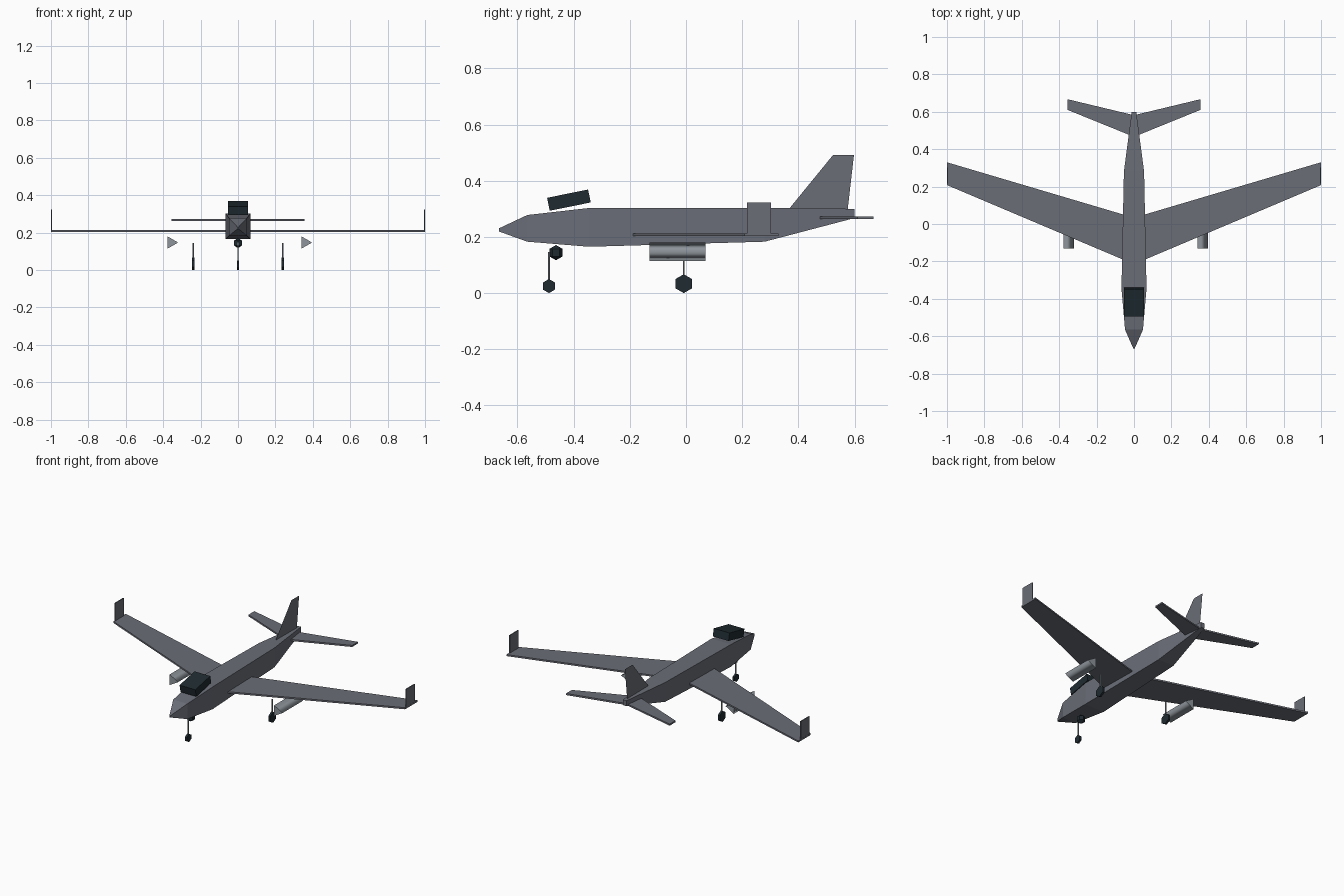
import bpy, bmesh, math
from mathutils import Matrix, Vector

cube = bpy.data.objects.get("Cube")
if cube:
    bpy.data.objects.remove(cube, do_unlink=True)


def material(name, color):
    m = bpy.data.materials.new(name)
    m.use_nodes = True
    m.diffuse_color = (*color, 1)
    m.node_tree.nodes["Principled BSDF"].inputs["Base Color"].default_value = (*color, 1)
    return m


HULL = material("hull grey", (0.145, 0.155, 0.185))
METAL = material("light metal", (0.27, 0.30, 0.33))
DARK = material("dark glass and rubber", (0.014, 0.024, 0.03))


def finish(name, bm, mat):
    bmesh.ops.recalc_face_normals(bm, faces=bm.faces)
    mesh = bpy.data.meshes.new(name)
    bm.to_mesh(mesh)
    bm.free()
    mesh.materials.append(mat)
    obj = bpy.data.objects.new(name, mesh)
    bpy.context.collection.objects.link(obj)
    return obj


def loft(name, rings, mat):
    """Skin a row of equal-sized outlines and cap both ends."""
    bm = bmesh.new()
    rows = [[bm.verts.new(p) for p in ring] for ring in rings]
    n = len(rows[0])
    for a, b in zip(rows, rows[1:]):
        for i in range(n):
            j = (i + 1) % n
            bm.faces.new((a[i], a[j], b[j], b[i]))
    bm.faces.new(rows[0])
    bm.faces.new(rows[-1])
    return finish(name, bm, mat)


def box(name, center, size, mat, tilt=0):
    bm = bmesh.new()
    place = Matrix.Translation(center) @ Matrix.Rotation(tilt, 4, 'X') @ Matrix.Diagonal((*size, 1))
    bmesh.ops.create_cube(bm, size=1, matrix=place)
    return finish(name, bm, mat)


def prism(name, center, axis, sides, radius, length, start, mat):
    """Regular prism along x, y or z; start is the angle of the first corner."""
    axes = {'x': ((0, 1, 0), (0, 0, 1), (1, 0, 0)),
            'y': ((1, 0, 0), (0, 0, 1), (0, 1, 0)),
            'z': ((1, 0, 0), (0, 1, 0), (0, 0, 1))}
    u, v, w = (Vector(a) for a in axes[axis])
    angles = [start + math.tau * i / sides for i in range(sides)]
    rings = [[Vector(center) + radius * (u * math.cos(a) + v * math.sin(a)) + w * end
              for a in angles] for end in (-length / 2, length / 2)]
    return loft(name, rings, mat)


# Fuselage: rectangular sections (y, half width, bottom, top)
sections = [(-0.665, 0.004, 0.219, 0.231), (-0.565, 0.048, 0.183, 0.278),
            (-0.345, 0.067, 0.165, 0.303), (0.28, 0.054, 0.183, 0.303),
            (0.6, 0.012, 0.267, 0.3)]
loft("fuselage", [[(-w, y, lo), (w, y, lo), (w, y, hi), (-w, y, hi)]
                  for y, w, lo, hi in sections], HULL)

# Canopy block, tipped up at the back
box("canopy", (0, -0.417, 0.331), (0.108, 0.149, 0.047), DARK, 0.2)

# Tail fin: a single sheet
bm = bmesh.new()
bm.faces.new([bm.verts.new((0, y, z)) for y, z in
              ((0.367, 0.3), (0.523, 0.491), (0.598, 0.491), (0.576, 0.3))])
finish("tail_fin", bm, HULL)


def surface(name, side, root, tip, z, thick):
    """Swept plate between root and tip chords given as (x, front y, back y)."""
    rings = []
    for x, front, back in (root, tip):
        rings.append([(side * x, y, z + dz) for y, dz in
                      ((front, -thick / 2), (back, -thick / 2), (back, thick / 2), (front, thick / 2))])
    return loft(name, rings, HULL)


for side, label in ((1, "left"), (-1, "right")):
    # Wing, winglet and tailplane
    surface(label + "_wing", side, (0.045, -0.196, 0.047), (1.0, 0.208, 0.33), 0.208, 0.01)
    box(label + "_winglet", (side * 0.997, 0.26, 0.267), (0.005, 0.086, 0.112), HULL)
    surface(label + "_tailplane", side, (0.005, 0.468, 0.583), (0.355, 0.61, 0.667), 0.268, 0.01)

    # Three-sided engine pod with soft sides and flat ends
    pod = prism(label + "_engine", (side * 0.358, -0.03, 0.147), 'y', 3, 0.038, 0.2, 0, METAL)
    for face in pod.data.polygons:
        face.use_smooth = len(face.vertices) == 4

    # Main landing gear
    prism(label + "_main_strut", (side * 0.24, -0.008, 0.09), 'z', 6, 0.004, 0.11, 0, METAL)
    prism(label + "_main_wheel", (side * 0.24, -0.008, 0.0335), 'x', 6, 0.0335, 0.013, math.pi / 2, DARK)

# Nose landing gear
prism("nose_strut", (0, -0.488, 0.092), 'z', 6, 0.004, 0.11, 0, METAL)
prism("nose_wheel", (0, -0.488, 0.025), 'x', 6, 0.025, 0.013, math.pi / 2, DARK)

# Faceted sensor ball under the nose
bm = bmesh.new()
bmesh.ops.create_uvsphere(bm, u_segments=6, v_segments=3, radius=0.027,
                          matrix=Matrix.Translation((0, -0.463, 0.144)))
finish("sensor_ball", bm, DARK)
